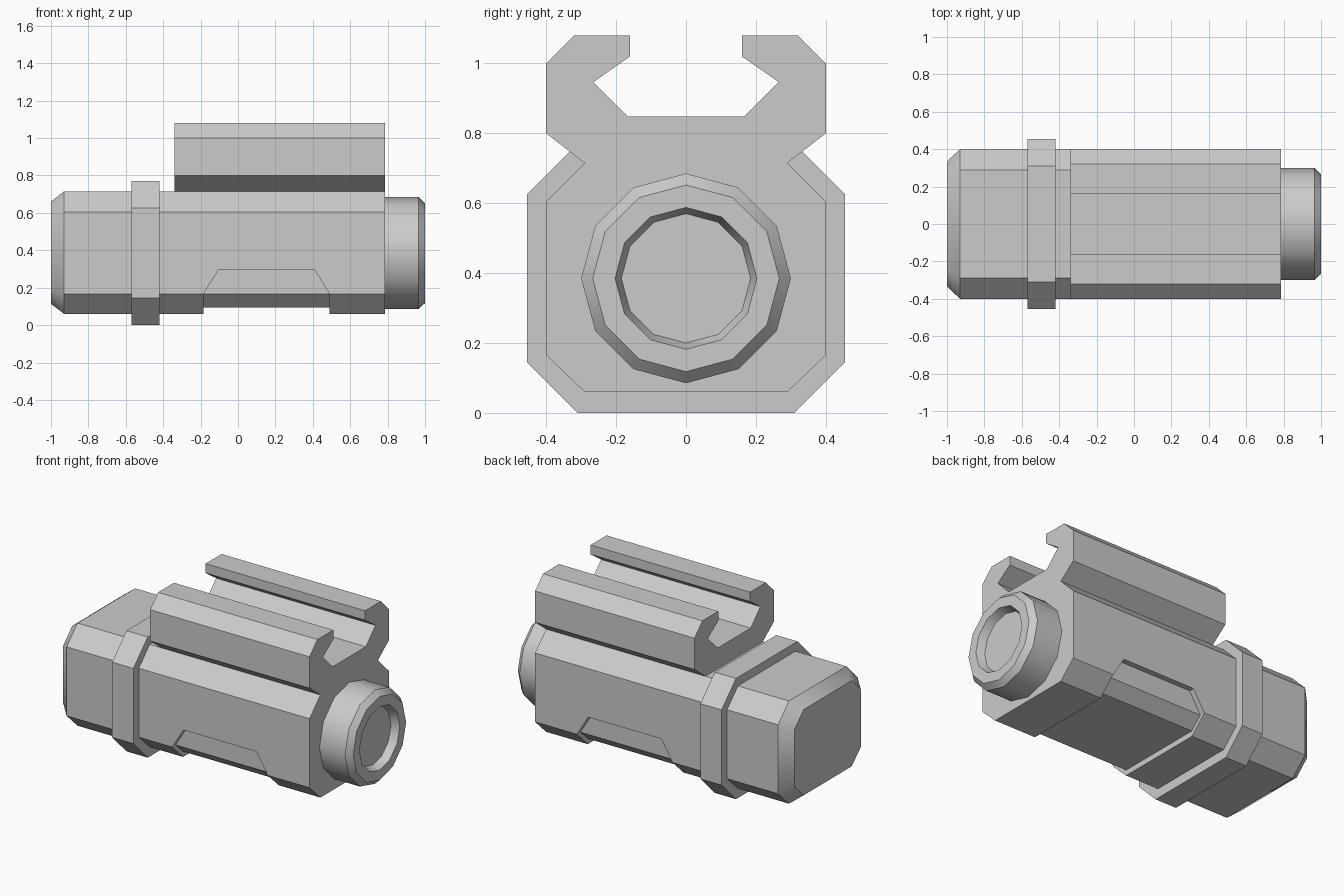
import bpy, bmesh
from math import sin, cos, pi, radians

cube = bpy.data.objects.get("Cube")
if cube:
    bpy.data.objects.remove(cube, do_unlink=True)

grey = bpy.data.materials.new("light grey")
grey.use_nodes = True
grey.diffuse_color = (0.6, 0.6, 0.6, 1)
grey.node_tree.nodes["Principled BSDF"].inputs["Base Color"].default_value = (0.6, 0.6, 0.6, 1)

MID = 0.385  # height of the long axis


def loft(name, sections):
    """Skin a list of closed 3D rings and cap both ends."""
    bm = bmesh.new()
    rings = [[bm.verts.new(p) for p in ring] for ring in sections]
    for a, b in zip(rings, rings[1:]):
        for i in range(len(a)):
            j = (i + 1) % len(a)
            bm.faces.new((a[i], a[j], b[j], b[i]))
    bm.faces.new(rings[0])
    bm.faces.new(rings[-1])
    bmesh.ops.recalc_face_normals(bm, faces=bm.faces)
    mesh = bpy.data.meshes.new(name)
    bm.to_mesh(mesh)
    bm.free()
    mesh.materials.append(grey)
    obj = bpy.data.objects.new(name, mesh)
    bpy.context.collection.objects.link(obj)
    return obj


def mirrored(half):
    return half + [(-y, z) for y, z in reversed(half)]


def at(x, profile, scale=1):
    return [(x, y * scale, MID + (z - MID) * scale) for y, z in profile]


def octagon(flat, side, bottom, low, high, top):
    return mirrored([(flat, bottom), (side, low), (side, high), (flat, top)])


def circle(x, r, n=12):
    return [(x, r * sin(2 * pi * i / n), MID + r * cos(2 * pi * i / n)) for i in range(n)]


# Main housing with a tapered rear end
shell = octagon(0.29, 0.40, 0.06, 0.165, 0.605, 0.715)
housing = loft("housing", [at(-1, shell, 0.835), at(-0.93, shell), at(0.785, shell)])

# Grip recess cut across the underside
trapezoid = [(-0.185, -0.1), (-0.185, 0.165), (-0.105, 0.295),
             (0.41, 0.295), (0.49, 0.165), (0.49, -0.1)]
cutter = loft("recess_cutter", [[(x, y, z) for x, z in trapezoid] for y in (-0.6, 0.6)])
cutter.hide_render = True
cutter.hide_viewport = True
cut = housing.modifiers.new("recess", "BOOLEAN")
cut.operation = "DIFFERENCE"
cut.solver = "EXACT"
cut.object = cutter

# Inner core that forms the floor of the recess
core = octagon(0.29, 0.365, 0.095, 0.165, 0.5, 0.6)
core_obj = loft("recess_core", [at(-0.25, core), at(0.55, core)])

# Raised collar
band = octagon(0.31, 0.455, 0, 0.145, 0.625, 0.77)
collar = loft("collar", [at(-0.57, band), at(-0.42, band)])

# Mounting rail with a dovetail channel
clamp = mirrored([(0.29, 0.715), (0.40, 0.80), (0.40, 1.0), (0.32, 1.08),
                  (0.16, 1.08), (0.16, 1.02), (0.265, 0.947), (0.167, 0.848)])
rail = loft("mounting_rail", [at(-0.34, clamp), at(0.785, clamp)])

# Lens bezel with a shallow recessed face
bezel = loft("lens_bezel", [circle(0.77, 0.30), circle(0.965, 0.30), circle(1, 0.267),
                            circle(1, 0.203), circle(0.95, 0.185)])

# Smooth the round faces, keep the chamfers crisp
bpy.ops.object.select_all(action="DESELECT")
for obj in (housing, core_obj, collar, rail, bezel):
    obj.select_set(True)
bpy.context.view_layer.objects.active = housing
bpy.ops.object.shade_smooth_by_angle(angle=radians(36))
